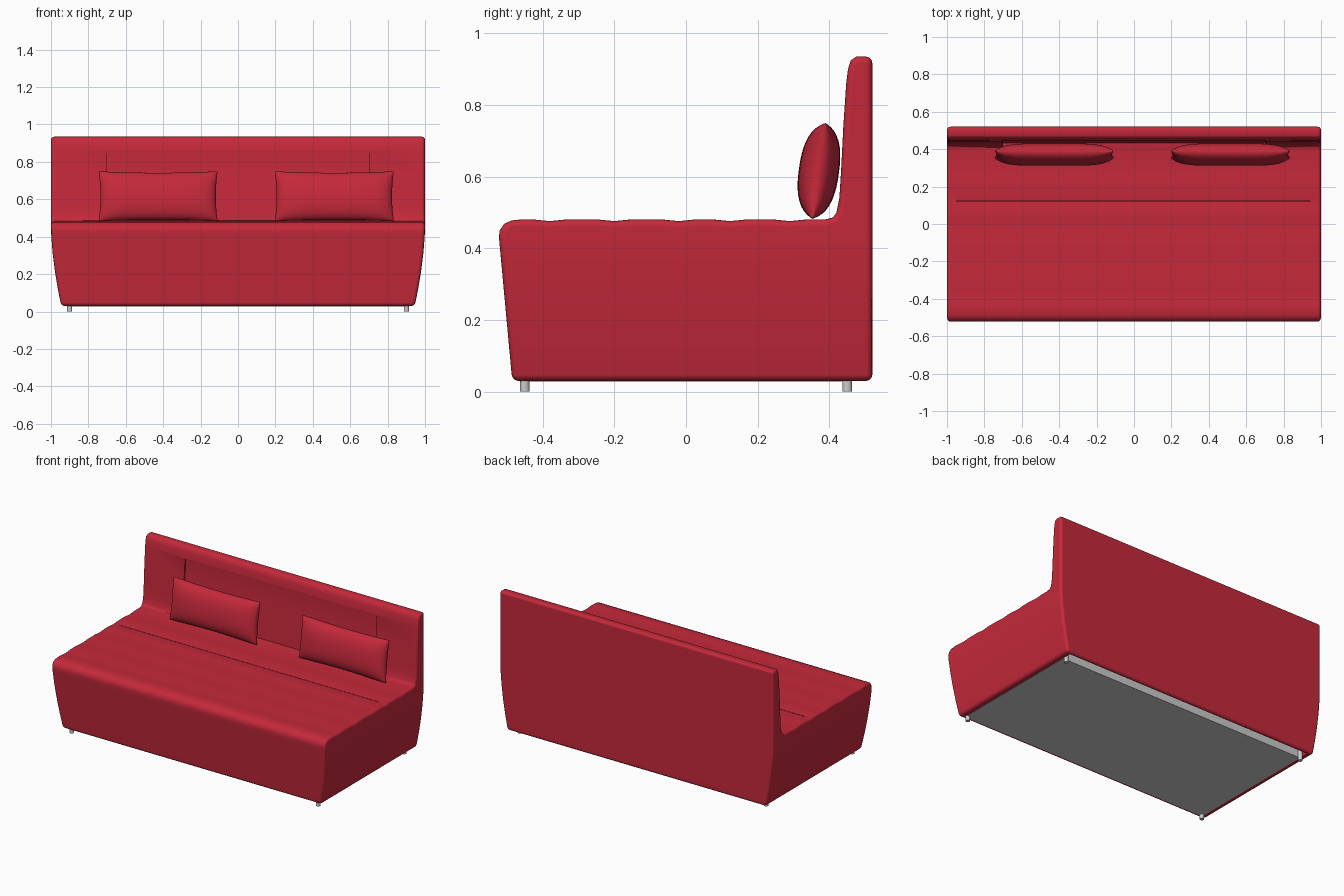
import bpy, bmesh, math
from mathutils import Matrix

if "Cube" in bpy.data.objects:
    bpy.data.objects.remove(bpy.data.objects["Cube"])


def material(name, rgb):
    m = bpy.data.materials.new(name)
    m.diffuse_color = (*rgb, 1)
    m.use_nodes = True
    m.node_tree.nodes["Principled BSDF"].inputs["Base Color"].default_value = m.diffuse_color
    return m


RED = material("red fabric", (0.56, 0.022, 0.043))
GREY = material("light grey", (0.60, 0.60, 0.60))


def add_object(name, bm, mat):
    bmesh.ops.recalc_face_normals(bm, faces=bm.faces)
    me = bpy.data.meshes.new(name)
    bm.to_mesh(me)
    bm.free()
    me.materials.append(mat)
    ob = bpy.data.objects.new(name, me)
    bpy.context.collection.objects.link(ob)
    return ob


def activate(ob):
    bpy.ops.object.select_all(action='DESELECT')
    ob.select_set(True)
    bpy.context.view_layer.objects.active = ob


def smooth(ob, deg=40):
    activate(ob)
    bpy.ops.object.shade_smooth_by_angle(angle=math.radians(deg))


def prism(profile, x0, x1):
    """Extrude a (y, z) profile along x."""
    bm = bmesh.new()
    face = bm.faces.new([bm.verts.new((x0, y, z)) for y, z in profile])
    geo = bmesh.ops.extrude_face_region(bm, geom=[face])["geom"]
    for v in geo:
        if isinstance(v, bmesh.types.BMVert):
            v.co.x = x1
    return bm


def box(name, x0, x1, y0, y1, z0, z1, mat):
    return add_object(name, prism([(y0, z0), (y1, z0), (y1, z1), (y0, z1)], x0, x1), mat)


# Sofa body: side profile with shallow seat channels
profile = [(-.485, .03), (-.522, .43), (-.520, .45), (-.508, .468), (-.487, .478), (-.455, .481)]
for g in (-.38, -.20, -.02, .122, .29):
    profile += [(g - .05, .481), (g, .476), (g + .05, .481)]
profile += [(.39, .481), (.41, .486), (.42, .50), (.428, .54), (.433, .62), (.439, .74),
            (.447, .86), (.452, .90), (.460, .925), (.475, .935), (.52, .935), (.52, .03)]
bm = prism(profile, -1, 1)
for z in (.08, .14, .22, .32, .41):
    bmesh.ops.bisect_plane(bm, geom=bm.verts[:] + bm.edges[:] + bm.faces[:],
                           plane_co=(0, 0, z), plane_no=(0, 0, 1))
# ends curve inwards towards the floor
for v in bm.verts:
    t = max(0, (.46 - v.co.z) / .43)
    v.co.x *= 1 - .055 * t ** 1.7
body = add_object("sofa_body", bm, RED)
bev = body.modifiers.new("soft edges", 'BEVEL')
bev.width = .018
bev.segments = 4
bev.limit_method = 'ANGLE'
bev.angle_limit = math.radians(45)
bev.use_clamp_overlap = False

# Backrest recess, seat seam and the open gap under the back edge
recess = add_object("backrest_recess_cutter", prism(
    [(.30, .486), (.434, .486), (.441, .62), (.448, .74), (.455, .845), (.44, .868), (.30, .868)],
    -.7, .7), RED)
slot = box("seat_seam_cutter", -.95, .94, .1205, .1235, .462, .52, RED)
gap = box("underside_gap_cutter", -.912, .912, .42, .499, -.02, .09, RED)
activate(body)
bpy.ops.object.modifier_apply(modifier=bev.name)
for cutter in (recess, slot, gap):
    mod = body.modifiers.new("cut", 'BOOLEAN')
    mod.operation = 'DIFFERENCE'
    mod.solver = 'EXACT'
    mod.object = cutter
    bpy.ops.object.modifier_apply(modifier=mod.name)
    bpy.data.objects.remove(cutter)
smooth(body)
wn = body.modifiers.new("even shading", 'WEIGHTED_NORMAL')
wn.keep_sharp = True


# Pillows: two inflated grids joined at the rim
def pillow(name, cx):
    bm = bmesh.new()
    nu, nv = 32, 20
    for side in (-1, 1):
        rows = []
        for j in range(nv + 1):
            v = math.sin(math.pi / 2 * (2 * j / nv - 1))
            row = []
            for i in range(nu + 1):
                u = math.sin(math.pi / 2 * (2 * i / nu - 1))
                thick = .056 * math.sqrt(max(0, 1 - abs(u) ** 5) * max(0, 1 - abs(v) ** 2.5))
                x = .318 * u * (1 - .03 * (1 - v * v))
                z = .135 * v * (1 - .06 * (1 - u * u))
                row.append(bm.verts.new((x, side * thick, z)))
            rows.append(row)
        for a, b in zip(rows, rows[1:]):
            for i in range(nu):
                bm.faces.new((a[i], a[i + 1], b[i + 1], b[i]))
    bmesh.ops.remove_doubles(bm, verts=bm.verts, dist=1e-5)
    bm.transform(Matrix.Translation((cx, .371, .616)) @ Matrix.Rotation(math.radians(-8), 4, 'X'))
    smooth(add_object(name, bm, RED), 80)


pillow("left_pillow", -.427)
pillow("right_pillow", .515)

# Base block: shows as the underside and as a strip inside the rear gap
box("base_block", -.911, .911, -.462, .437, .028, .089, GREY)

# Legs, running up into the body
for sx, side in ((-1, "left"), (1, "right")):
    for sy, end in ((-1, "front"), (1, "back")):
        bm = bmesh.new()
        bmesh.ops.create_cone(bm, cap_ends=True, segments=20, radius1=.0135, radius2=.0135, depth=.08,
                              matrix=Matrix.Translation((sx * .9, sy * .45, .04)))
        smooth(add_object(f"{end}_{side}_leg", bm, GREY))
